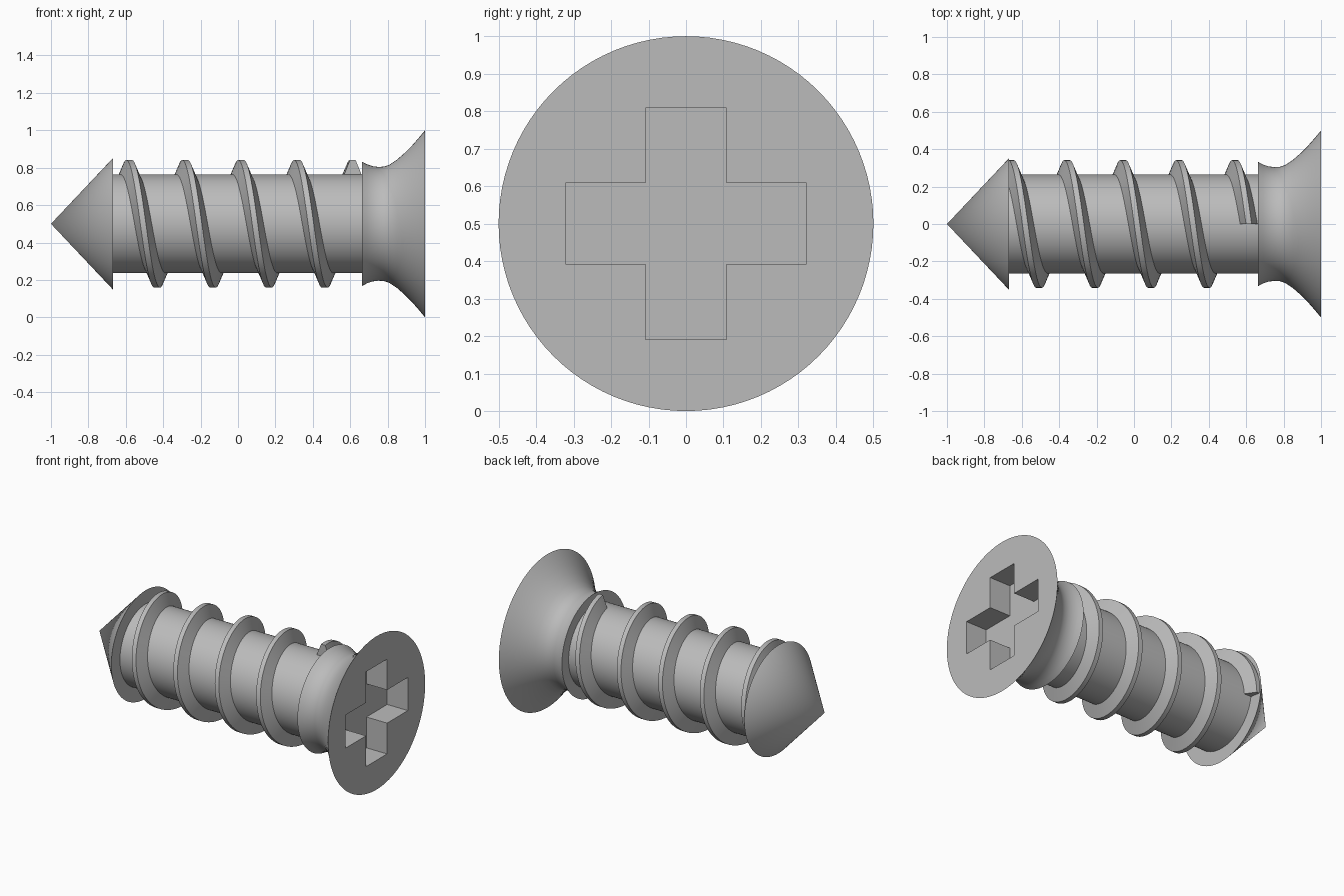
import bpy, bmesh
from math import sin, cos, tau, radians

AXIS_Z = 0.5
SEGMENTS = 96
SHAFT_R, CREST_R = 0.264, 0.341
PITCH, THREAD_END, TURNS = 0.299, 0.614, 4.28

cube = bpy.data.objects.get("Cube")
if cube:
    bpy.data.objects.remove(cube, do_unlink=True)

steel = bpy.data.materials.new("grey steel")
steel.use_nodes = True
GREY = (0.5, 0.5, 0.5, 1)
steel.diffuse_color = GREY
steel.node_tree.nodes["Principled BSDF"].inputs["Base Color"].default_value = GREY


def polar(x, r, a):
    """Point at distance r from the screw axis, measured from the top."""
    return (x, r * sin(a), AXIS_Z + r * cos(a))


def finish(name, bm):
    bmesh.ops.remove_doubles(bm, verts=bm.verts, dist=1e-5)
    bmesh.ops.recalc_face_normals(bm, faces=bm.faces)
    mesh = bpy.data.meshes.new(name)
    bm.to_mesh(mesh)
    bm.free()
    mesh.materials.append(steel)
    obj = bpy.data.objects.new(name, mesh)
    bpy.context.collection.objects.link(obj)
    return obj


def smooth(obj):
    bpy.ops.object.select_all(action="DESELECT")
    obj.select_set(True)
    bpy.context.view_layer.objects.active = obj
    bpy.ops.object.shade_smooth_by_angle(angle=radians(30))


def lathe(name, profile):
    """Revolve (x, radius) points about the screw axis."""
    bm = bmesh.new()
    verts = [bm.verts.new(polar(x, r, 0)) for x, r in profile]
    edges = [bm.edges.new(pair) for pair in zip(verts, verts[1:])]
    bmesh.ops.spin(bm, geom=verts + edges, cent=(0, 0, AXIS_Z), axis=(1, 0, 0),
                   angle=tau, steps=SEGMENTS)
    return finish(name, bm)


# Pointed tip and shaft
smooth(lathe("tip", [(-1, 0), (-0.667, 0.353), (-0.667, 0)]))
smooth(lathe("shaft", [(-0.68, 0), (-0.68, SHAFT_R), (0.68, SHAFT_R), (0.68, 0)]))

# Flared countersunk head
head = lathe("head", [
    (0.662, 0), (0.662, 0.333), (0.69, 0.318), (0.72, 0.308), (0.75, 0.304),
    (0.78, 0.306), (0.81, 0.316), (0.85, 0.343), (0.89, 0.378), (0.93, 0.418),
    (0.97, 0.464), (1, 0.5), (1, 0)])

# Cross-shaped driver recess cut into the head
W, LY, LZ, DEPTH = 0.108, 0.322, 0.309, 0.149
quarter = [(W, LZ), (W, W), (LY, W)]
outline = quarter + [(y, -z) for y, z in reversed(quarter)]
outline += [(-y, -z) for y, z in outline]
bm = bmesh.new()
floor = bm.faces.new([bm.verts.new((1 - DEPTH, y, AXIS_Z + z)) for y, z in outline])
walls = bmesh.ops.extrude_face_region(bm, geom=[floor])
bmesh.ops.translate(bm, vec=(DEPTH + 0.1, 0, 0),
                    verts=[v for v in walls["geom"] if isinstance(v, bmesh.types.BMVert)])
cutter = finish("recess_cutter", bm)
cutter.hide_render = True
cut = head.modifiers.new("recess", "BOOLEAN")
cut.operation, cut.solver, cut.object = "DIFFERENCE", "EXACT", cutter
bpy.context.view_layer.objects.active = head
bpy.ops.object.modifier_apply(modifier=cut.name)
bpy.data.objects.remove(cutter, do_unlink=True)
smooth(head)

# Helical thread with a trapezoid section
section = [(-0.05, SHAFT_R - 0.01), (-0.015, CREST_R), (0.015, CREST_R), (0.05, SHAFT_R - 0.01)]
bm = bmesh.new()
rings = []
steps = int(TURNS * SEGMENTS)
for i in range(steps + 1):
    turn = i / SEGMENTS
    rings.append([bm.verts.new(polar(THREAD_END - PITCH * turn + dx, r, tau * turn))
                  for dx, r in section])
for a, b in zip(rings, rings[1:]):
    for k in range(4):
        n = (k + 1) % 4
        bm.faces.new((a[k], a[n], b[n], b[k]))
bm.faces.new(rings[0])
bm.faces.new(rings[-1])
smooth(finish("thread", bm))
